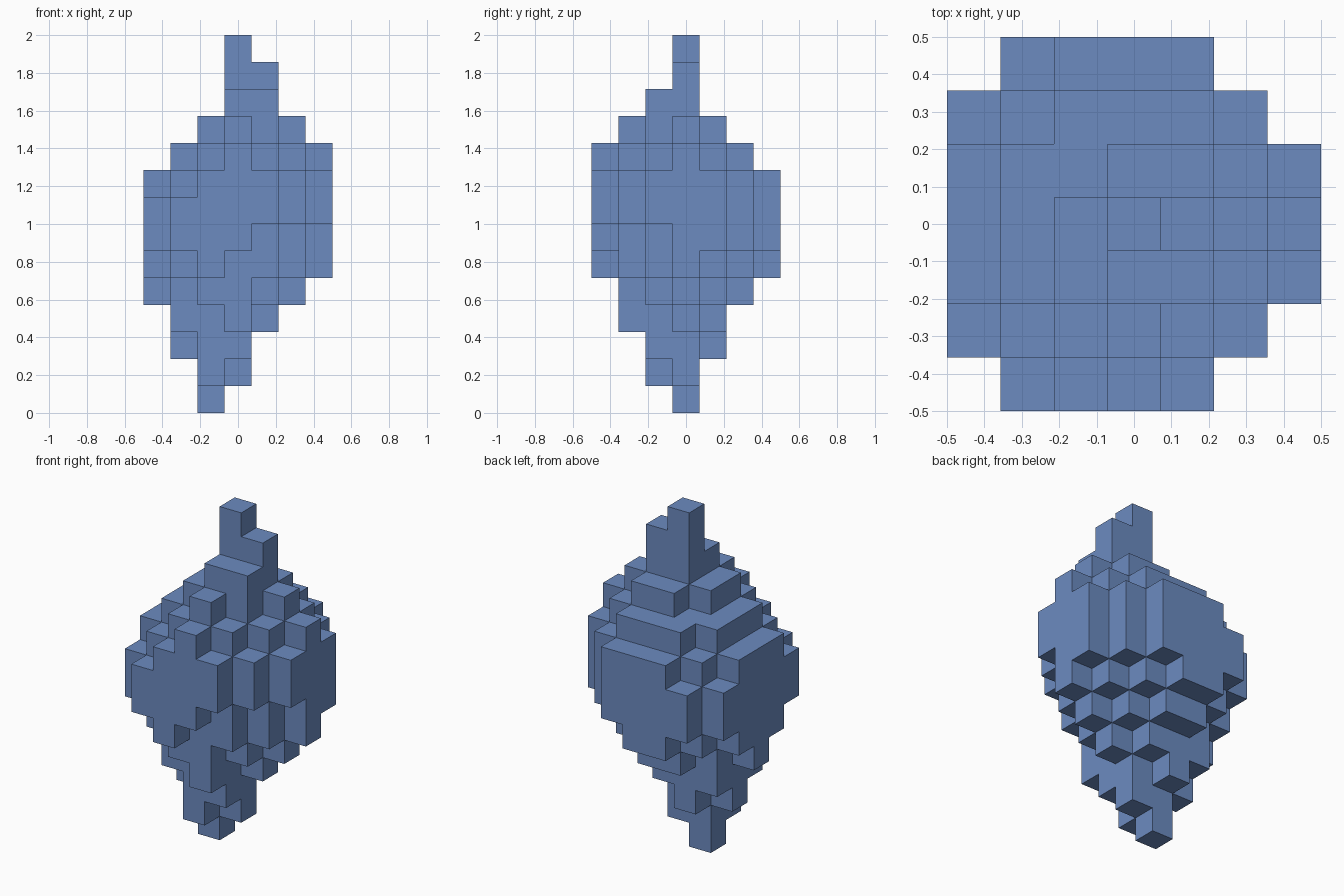
import bpy
import bmesh
from math import radians
from mathutils import Vector

cube = bpy.data.objects.get("Cube")
if cube:
    bpy.data.objects.remove(cube, do_unlink=True)

N = 7            # blocks across
S = 1 / N        # block size

# One row per step from front to back, one letter per column from -x to +x.
# Letters count blocks up from the ground: a = 0, b = 1 ...; a dot is empty.
COLUMN_TOPS = [".ijkj..", "ijklkj.", "jklmmkj", "jklonlk", "jkkllkj", "ijkkkj.", ".ijjj.."]
COLUMN_BOTTOMS = [".gfgh..", "gfedfh.", "fdbcefh", "ecabdef", "fdcdefg", "gfeefg.", ".gffg.."]


def filled_blocks():
    """Stack blocks in each column from its bottom to its top."""
    blocks = set()
    for j, (tops, bottoms) in enumerate(zip(COLUMN_TOPS, COLUMN_BOTTOMS)):
        for i, (top, bottom) in enumerate(zip(tops, bottoms)):
            if top != ".":
                for k in range(ord(bottom) - ord("a"), ord(top) - ord("a")):
                    blocks.add((i, j, k))
    return blocks


def add_outer_faces(bm, blocks):
    """Add a square wherever a block touches empty space."""
    corners = {}

    def corner(p):
        key = tuple(round(c) for c in p)
        if key not in corners:
            x, y, z = key
            corners[key] = bm.verts.new((x * S - 0.5, y * S - 0.5, z * S))
        return corners[key]

    for block in blocks:
        centre = Vector(block) + Vector((0.5, 0.5, 0.5))
        for axis in range(3):
            for sign in (-1, 1):
                n = Vector((0, 0, 0))
                n[axis] = sign
                if tuple(round(c) for c in Vector(block) + n) in blocks:
                    continue
                u = Vector((0, 0, 0))
                u[(axis + 1) % 3] = 0.5
                v = n.cross(u)
                middle = centre + n * 0.5
                bm.faces.new([corner(middle + a * u + b * v)
                              for a, b in ((-1, -1), (1, -1), (1, 1), (-1, 1))])


# Colour
blue = bpy.data.materials.new("soft_blue")
blue.use_nodes = True
colour = (0.15, 0.258, 0.527, 1)
blue.diffuse_color = colour
blue.node_tree.nodes["Principled BSDF"].inputs["Base Color"].default_value = colour

# Stepped crystal body
bm = bmesh.new()
add_outer_faces(bm, filled_blocks())
bmesh.ops.dissolve_limit(bm, angle_limit=radians(1), verts=bm.verts[:], edges=bm.edges[:])
mesh = bpy.data.meshes.new("stepped_crystal")
bm.to_mesh(mesh)
bm.free()
mesh.materials.append(blue)
crystal = bpy.data.objects.new("stepped_crystal", mesh)
bpy.context.collection.objects.link(crystal)
